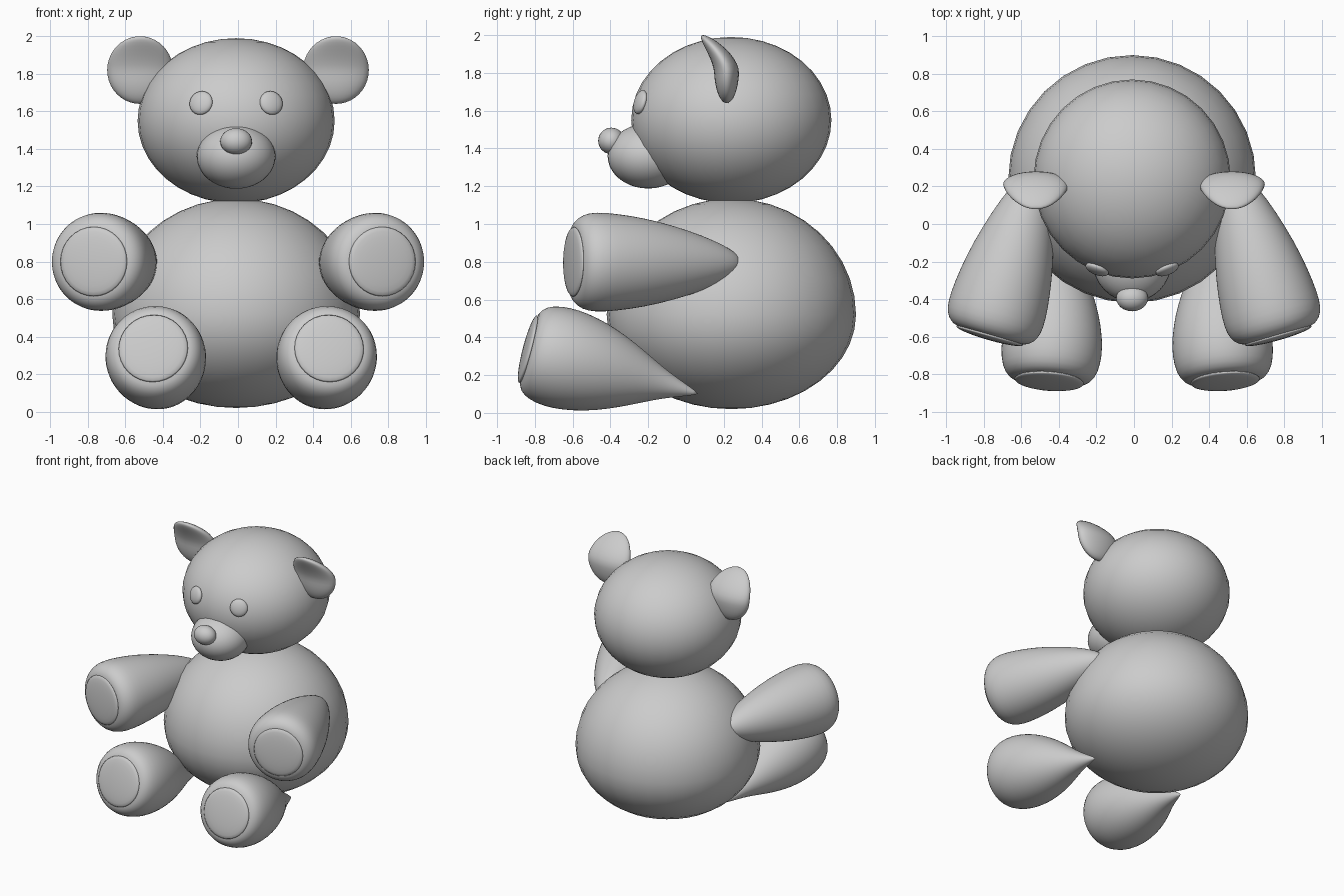
import bpy, bmesh, math
from mathutils import Vector, Matrix

if "Cube" in bpy.data.objects:
    bpy.data.objects.remove(bpy.data.objects["Cube"])


def finish(name, bm):
    bmesh.ops.recalc_face_normals(bm, faces=bm.faces)
    mesh = bpy.data.meshes.new(name)
    bm.to_mesh(mesh)
    bm.free()
    for p in mesh.polygons:
        p.use_smooth = True
    ob = bpy.data.objects.new(name, mesh)
    bpy.context.collection.objects.link(ob)
    return ob


def ball(name, centre, radii, axis=None, shape=None, segs=32, rings=20):
    """Ellipsoid; its local z may be aimed along axis, shape edits each point first."""
    bm = bmesh.new()
    bmesh.ops.create_uvsphere(bm, u_segments=segs, v_segments=rings, radius=1)
    rot = Vector(axis).to_track_quat('Z', 'Y').to_matrix() if axis else Matrix.Identity(3)
    for v in bm.verts:
        p = Vector([a * b for a, b in zip(v.co, radii)])
        if shape:
            p = shape(p)
        v.co = rot @ p + Vector(centre)
    return finish(name, bm)


def lathe(name, profile, start, axis, segs=32):
    """Revolve (distance, radius) points around an axis."""
    bm = bmesh.new()
    rot = axis.to_track_quat('Z', 'Y').to_matrix()
    pts = [bm.verts.new(rot @ Vector((r, 0, t)) + start) for t, r in profile]
    edges = [bm.edges.new(e) for e in zip(pts, pts[1:])]
    bmesh.ops.spin(bm, geom=pts + edges, cent=start, axis=axis, angle=math.tau,
                   steps=segs, use_merge=True)
    bmesh.ops.remove_doubles(bm, verts=bm.verts, dist=0.0005)
    ob = finish(name, bm)
    ob.modifiers.new("smooth", 'SUBSURF').levels = 1
    ob.modifiers["smooth"].render_levels = 1
    return ob


def limb(name, profile, start, end):
    start, end = Vector(start), Vector(end)
    axis = (end - start).normalized()
    lathe(name, profile, start, axis)
    ball(name + "_pad", start + axis * profile[-1][0], (0.185, 0.185, 0.024), axis, rings=12)


CX = -0.01
head_c, head_r = Vector((CX, 0.24, 1.55)), Vector((0.525, 0.53, 0.44))

# Body: egg with a taller upper half
ball("body", (CX, 0.24, 0.52), (0.66, 0.66, 0.5),
     shape=lambda p: Vector((p.x, p.y, p.z * (1.23 if p.z > 0 else 1))))

# Head, muzzle and nose
ball("head", head_c, head_r)
ball("muzzle", (CX, -0.2, 1.36), (0.21, 0.215, 0.172))
ball("nose", (CX, -0.395, 1.44), (0.085, 0.07, 0.07), segs=24, rings=16)


# Ears: thick discs whose top curls forward
def curl(p):
    k = max(0, p.z + 0.02) / 0.2
    return Vector((p.x, p.y - 0.125 * k ** 1.7, p.z))


arm_profile = [(-0.02, 0), (0, 0.045), (0.05, 0.08), (0.13, 0.12), (0.27, 0.172),
               (0.45, 0.222), (0.6, 0.25), (0.74, 0.265), (0.82, 0.262), (0.87, 0.24),
               (0.897, 0.205), (0.905, 0.17), (0.905, 0)]
leg_profile = [(0, 0), (0.05, 0.022), (0.12, 0.048), (0.22, 0.088), (0.34, 0.15),
               (0.45, 0.2), (0.56, 0.24), (0.68, 0.266), (0.78, 0.272), (0.87, 0.258),
               (0.92, 0.225), (0.94, 0.18), (0.94, 0)]

for side, s in (("right", 1), ("left", -1)):
    ball(side + "_ear", (s * 0.522, 0.215, 1.82), (0.175, 0.066, 0.18), shape=curl)

    # Eyes lie flat on the head surface
    dx, dz = s * 0.187, 0.095
    dy = -head_r.y * math.sqrt(1 - (dx / head_r.x) ** 2 - (dz / head_r.z) ** 2)
    d = Vector((dx, dy, dz))
    normal = Vector([a / r ** 2 for a, r in zip(d, head_r)])
    ball(side + "_eye", head_c + d, (0.065, 0.065, 0.026), normal, segs=24, rings=12)

    # Arms and legs with round pads on their ends
    limb(side + "_arm", arm_profile, (s * 0.52, 0.275, 0.79), (s * 0.77, -0.6, 0.8))
    limb(side + "_leg", leg_profile, (s * 0.4 + 0.017, 0.07, 0.1),
         (s * 0.468 + 0.017, -0.83, 0.335))
